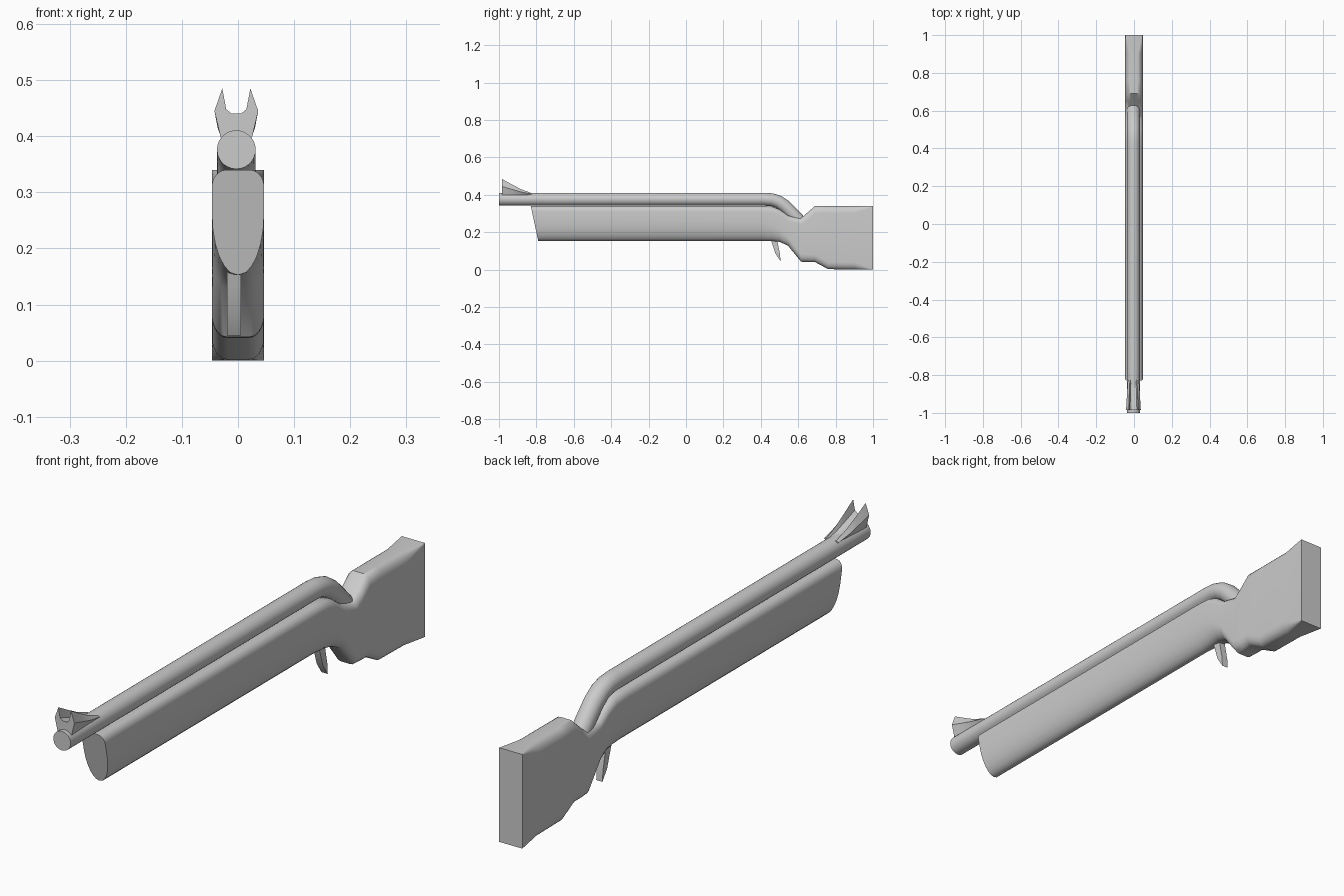
import bpy, bmesh, math

if "Cube" in bpy.data.objects:
    bpy.data.objects.remove(bpy.data.objects["Cube"])


def finish(name, bm, angle):
    bmesh.ops.recalc_face_normals(bm, faces=bm.faces)
    me = bpy.data.meshes.new(name)
    bm.to_mesh(me)
    bm.free()
    ob = bpy.data.objects.new(name, me)
    bpy.context.collection.objects.link(ob)
    bpy.ops.object.select_all(action='DESELECT')
    ob.select_set(True)
    bpy.context.view_layer.objects.active = ob
    bpy.ops.object.shade_smooth_by_angle(angle=math.radians(angle))
    return ob


def loft(name, rings, angle=40):
    """Skin a list of equally long closed rings and cap both ends."""
    bm = bmesh.new()
    vs = [[bm.verts.new(p) for p in r] for r in rings]
    n = len(rings[0])
    for a, b in zip(vs, vs[1:]):
        for i in range(n):
            j = (i + 1) % n
            bm.faces.new((a[i], a[j], b[j], b[i]))
    bm.faces.new(vs[0])
    bm.faces.new(vs[-1])
    return finish(name, bm, angle)


def stock_ring(y, top, bot, rt, rb, shear=0.0, w=0.0465, steps=6):
    """Upright rounded section; rt and rb are (x, z) radii of top and bottom corners."""
    pts = []
    for sx, sz, (rx, rz), start in ((1, 1, rt, 0), (-1, 1, rt, 90),
                                    (-1, -1, rb, 180), (1, -1, rb, 270)):
        cx, cz = sx * (w - rx), (top - rz if sz > 0 else bot + rz)
        for k in range(steps + 1):
            a = math.radians(start + 90 * k / steps)
            z = cz + rz * math.sin(a)
            pts.append((cx + rx * math.cos(a), y + shear * (top - z) / (top - bot), z))
    return pts


# Stock: fore-end, grip and butt in one loft
T, U = (.026, .03), (.045, .11)
B = (.028, .04)
S = (.001, .001)
loft("stock", [stock_ring(*s) for s in (
    (-.83, .34, .153, T, U, .04),
    (-.77, .34, .153, T, U),
    (.40, .34, .153, T, U),
    (.46, .337, .153, T, (.04, .09)),
    (.50, .322, .148, T, (.036, .07)),
    (.545, .289, .128, T, (.032, .05)),
    (.615, .275, .042, (.028, .035), B),
    (.65, .305, .04, B, B),
    (.69, .34, .04, B, B),
    (.76, .34, .002, B, B),
    (.90, .34, 0, B, B),
    (1.0, .34, 0, S, S))])

# Barrel: tube that bends down into the grip
path = [(-1, .376), (.42, .376), (.46, .373), (.495, .362), (.53, .338),
        (.565, .303), (.61, .255)]
CX, R = -.003, .0345
rings = []
for i, (y, z) in enumerate(path):
    p, q = path[max(i - 1, 0)], path[min(i + 1, len(path) - 1)]
    t = math.atan2(q[1] - p[1], q[0] - p[0])
    rings.append([(CX + R * math.cos(a), y - R * math.sin(a) * math.sin(t),
                   z + R * math.sin(a) * math.cos(t))
                  for a in (2 * math.pi * k / 28 for k in range(28))])
loft("barrel", rings)

# Front sight: notched two-pronged block that tapers to the rear
half = [(.028, 0), (.039, .047), (.025, .087), (.018, .05), (.008, .042)]
outline = half + [(-x, z) for x, z in reversed(half)]
loft("front_sight", [[(CX + x * sx, y, .398 + z * sz) for x, z in outline]
                     for y, sx, sz in ((-.985, 1, 1), (-.93, .92, .65),
                                       (-.88, .85, .35), (-.825, .75, .12))], 30)

# Trigger: thin curved blade
blade = [(.45, .17), (.462, .135), (.478, .085), (.505, .045),
         (.503, .08), (.495, .12), (.485, .17)]
loft("trigger", [[(x, y, z) for y, z in blade] for x in (-.02, .005)], 50)
